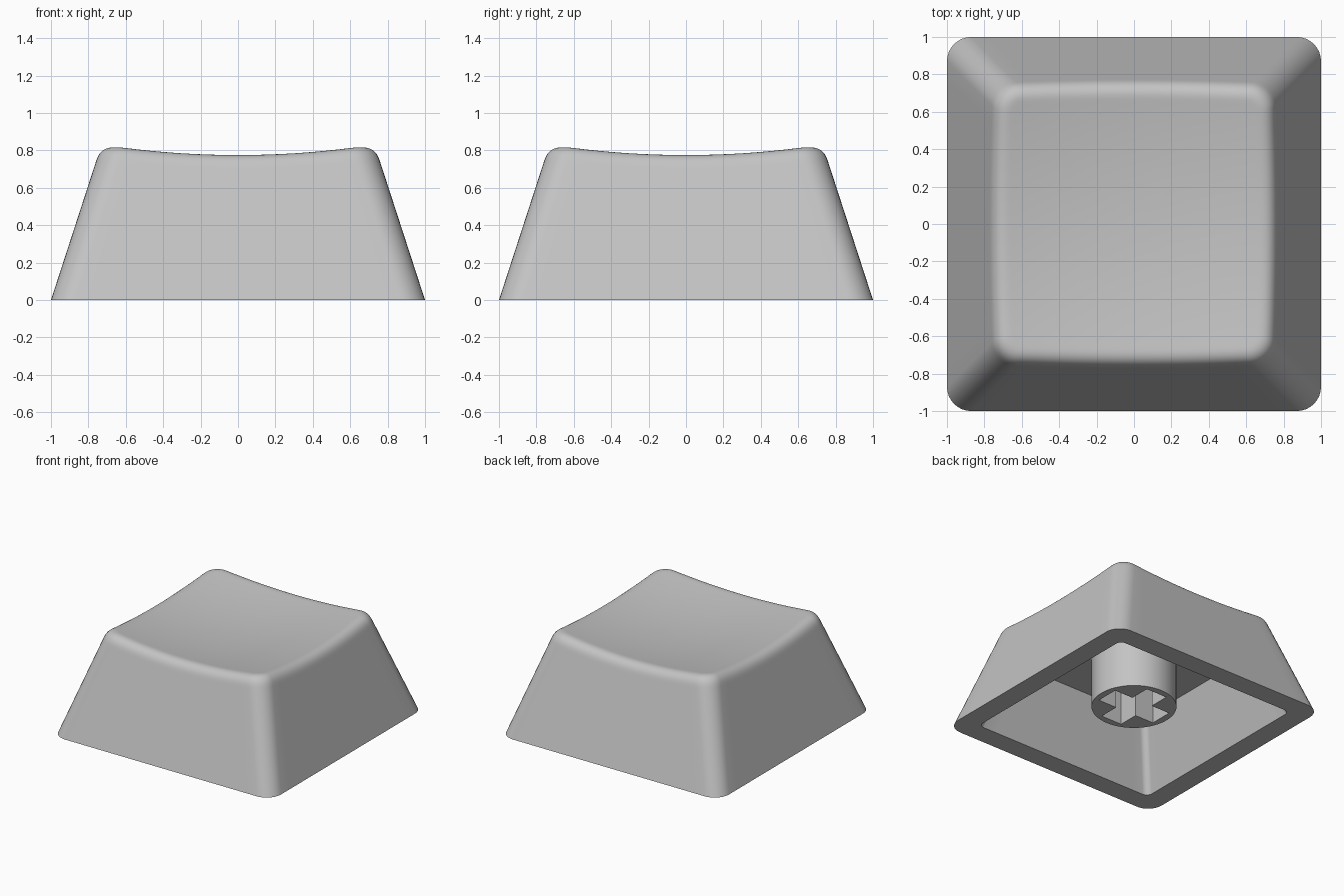
import bpy, bmesh, math

if "Cube" in bpy.data.objects:
    bpy.data.objects.remove(bpy.data.objects["Cube"])

grey = bpy.data.materials.new("light_grey")
grey.diffuse_color = (0.55, 0.55, 0.55, 1)
grey.use_nodes = True
grey.node_tree.nodes["Principled BSDF"].inputs["Base Color"].default_value = grey.diffuse_color

SLOPE = 0.325      # inward lean of the walls per unit of height
RADIUS = 0.13      # vertical corner radius
FILLET = 0.075     # size of the rounding along the top edge


def dish(x, y):
    """Height of the scooped top."""
    return 0.724 + 0.11 * (x * x + y * y)


def ring(half, r, straight=16, arc=8):
    """Rounded square outline, same point count for every size."""
    pts = []
    c = half - r
    for q in range(4):
        a0 = q * math.pi / 2
        ca, sa = math.cos(a0), math.sin(a0)
        side = [(half, -c + 2 * c * i / straight) for i in range(straight)]
        side += [(c + r * math.cos(t), c + r * math.sin(t))
                 for t in (math.pi / 2 * j / arc for j in range(arc))]
        pts += [(x * ca - y * sa, x * sa + y * ca) for x, y in side]
    return pts


def flat(half, r, z):
    return [(x, y, z) for x, y in ring(half, r)]


def wall_point(i, z):
    x, y = ring(1 - SLOPE * z, RADIUS)[i]
    return (x, y, z)


def finish(obj):
    obj.data.materials.clear()
    obj.data.materials.append(grey)
    bpy.ops.object.select_all(action='DESELECT')
    obj.select_set(True)
    bpy.context.view_layer.objects.active = obj
    bpy.ops.object.shade_smooth_by_angle(angle=math.radians(35))


def make_object(name, bm):
    bmesh.ops.recalc_face_normals(bm, faces=bm.faces)
    mesh = bpy.data.meshes.new(name)
    bm.to_mesh(mesh)
    bm.free()
    obj = bpy.data.objects.new(name, mesh)
    bpy.context.collection.objects.link(obj)
    return obj


# Sharp line where the walls would meet the scooped top
count = len(ring(1, RADIUS))
edge = []
for i in range(count):
    z = 0.78
    for _ in range(6):
        x, y, _z = wall_point(i, z)
        z = dish(x, y)
    edge.append(wall_point(i, z))

# Ends of the fillet: down the wall and in across the top
low = [wall_point(i, p[2] - FILLET) for i, p in enumerate(edge)]
support = [wall_point(i, p[2] - FILLET - 0.02) for i, p in enumerate(edge)]
top = []
for i, p in enumerate(edge):
    x, y = ring(1 - SLOPE * p[2] - FILLET, RADIUS - FILLET)[i]
    top.append((x, y, dish(x, y)))

# Cap shell, lofted from the inner ceiling out and over to the top centre
loops = [flat(0.655, 0.05, 0.54), flat(0.83, 0.05, 0), flat(1, RADIUS, 0), support]
for k in range(9):
    t = k / 8
    loops.append([tuple((1 - t) ** 2 * a + 2 * t * (1 - t) * b + t * t * c
                        for a, b, c in zip(*trio))
                  for trio in zip(low, edge, top)])
for s in (0.97, 0.85, 0.7, 0.55, 0.4, 0.25, 0.1):
    loops.append([(x * s, y * s, dish(x * s, y * s)) for x, y, _z in top])

bm = bmesh.new()
rows = [[bm.verts.new(p) for p in loop] for loop in loops]
for a, b in zip(rows, rows[1:]):
    for i in range(count):
        j = (i + 1) % count
        bm.faces.new((a[i], a[j], b[j], b[i]))
bm.faces.new(rows[0])
bm.faces.new(rows[-1])
finish(make_object("cap_shell", bm))

# Round stem under the ceiling
bpy.ops.mesh.primitive_cylinder_add(vertices=64, radius=0.32, depth=0.455,
                                    location=(0, 0, 0.105 + 0.455 / 2))
stem = bpy.context.object
stem.name = "stem"

# Cross-shaped socket cut into the stem
L, W = 0.265, 0.095
arm = [(L, -W), (L, W), (W, W)]
bm = bmesh.new()
verts = []
for q in range(4):
    c, s = round(math.cos(q * math.pi / 2)), round(math.sin(q * math.pi / 2))
    verts += [bm.verts.new((x * c - y * s, x * s + y * c, 0)) for x, y in arm]
face = bm.faces.new(verts)
out = bmesh.ops.extrude_face_region(bm, geom=[face])
bmesh.ops.translate(bm, vec=(0, 0, 0.5),
                    verts=[v for v in out["geom"] if isinstance(v, bmesh.types.BMVert)])
cutter = make_object("socket_cutter", bm)
cutter.hide_render = True

cut = stem.modifiers.new("socket", 'BOOLEAN')
cut.operation = 'DIFFERENCE'
cut.solver = 'EXACT'
cut.object = cutter
bpy.context.view_layer.objects.active = stem
bpy.ops.object.modifier_apply(modifier=cut.name)
bpy.data.objects.remove(cutter)
finish(stem)
